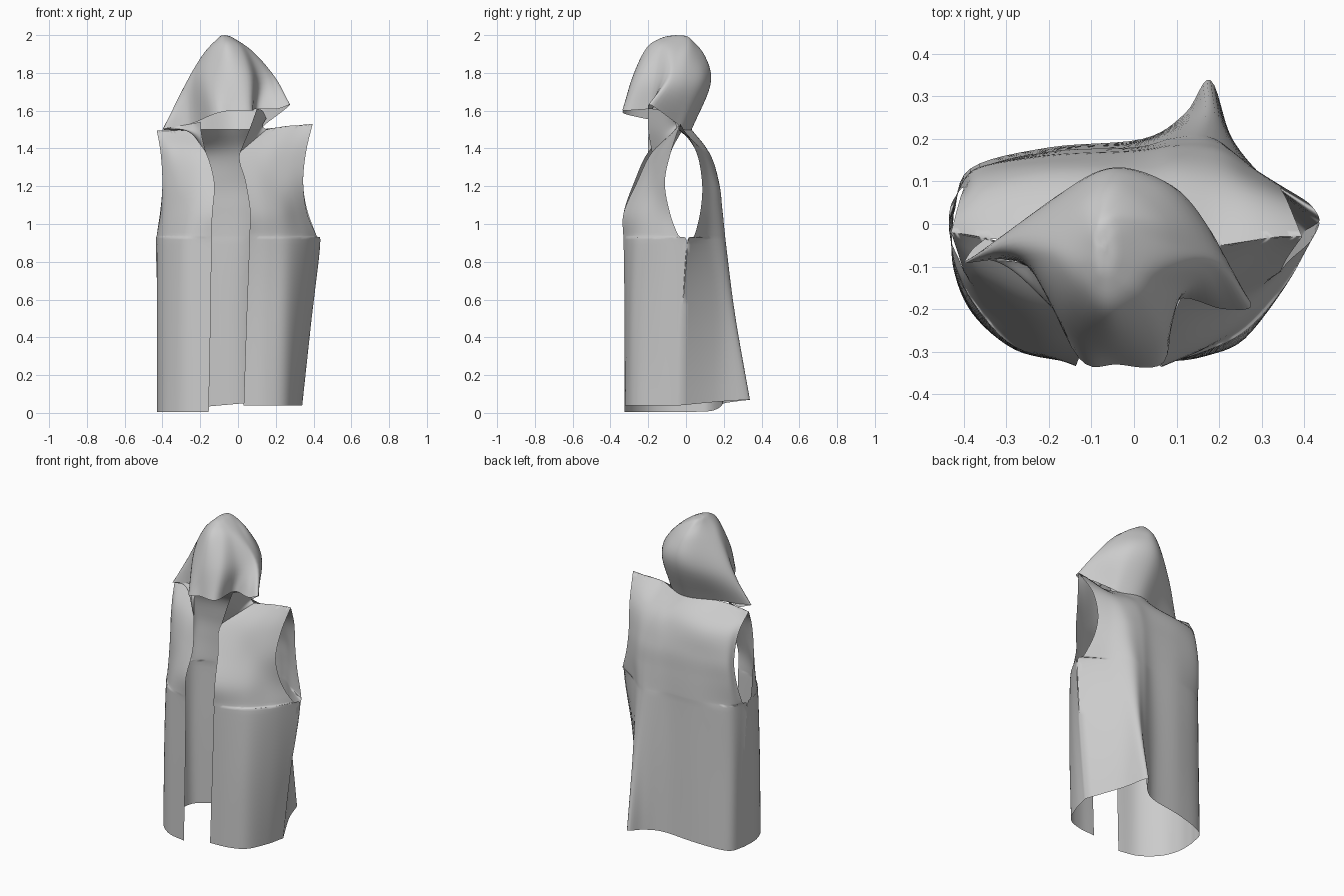
import bpy
import bmesh
from mathutils import Vector


def spline(pts, n, closed=False):
    """Catmull-Rom through pts, n steps per span."""
    p = [Vector(q) for q in pts]
    if closed:
        p = [p[-1]] + p + [p[0], p[1]]
    else:
        p = [2 * p[0] - p[1]] + p + [2 * p[-1] - p[-2]]
    out = []
    for i in range(1, len(p) - 2):
        a, b, c, d = p[i - 1:i + 3]
        for k in range(n):
            t = k / n
            out.append(0.5 * (2 * b + (c - a) * t + (2 * a - 5 * b + 4 * c - d) * t * t
                              + (3 * b - a - 3 * c + d) * t ** 3))
    if not closed:
        out.append(p[-2])
    return out


def cloth(name, sheets, n=6, closed=False):
    """Smooth cloth lofted through rows of control points; touching sheets are welded."""
    verts, faces = [], []
    for rows in sheets:
        rows = [spline(r, n, closed) for r in rows]
        cols = [spline(c, n) for c in zip(*rows)]
        h, w, o = len(cols[0]), len(cols), len(verts)
        verts += [v for c in cols for v in c]
        for i in range(w if closed else w - 1):
            j = (i + 1) % w
            for k in range(h - 1):
                faces.append((o + i * h + k, o + j * h + k, o + j * h + k + 1, o + i * h + k + 1))
    me = bpy.data.meshes.new(name)
    me.from_pydata(verts, [], faces)
    bm = bmesh.new()
    bm.from_mesh(me)
    bmesh.ops.remove_doubles(bm, verts=bm.verts, dist=0.003)
    bmesh.ops.recalc_face_normals(bm, faces=bm.faces)
    bm.to_mesh(me)
    bm.free()
    ob = bpy.data.objects.new(name, me)
    bpy.context.collection.objects.link(ob)
    me.shade_smooth()
    return ob


def level(z, *xy):
    return [(x, y, z) for x, y in xy]


# front panel on the -x side: opening edge to side seam / armhole
front_left = [
    level(.005, (-.155, -.325), (-.28, -.295), (-.38, -.21), (-.425, -.1), (-.425, .02)),
    level(.5, (-.145, -.325), (-.28, -.295), (-.375, -.21), (-.425, -.1), (-.425, .02)),
    level(.89, (-.14, -.325), (-.28, -.29), (-.37, -.2), (-.42, -.1), (-.435, .005)),
    level(.94, (-.14, -.328), (-.27, -.29), (-.36, -.2), (-.41, -.12), (-.43, -.04)),
    level(1.06, (-.135, -.33), (-.25, -.28), (-.34, -.2), (-.39, -.14), (-.41, -.085)),
    level(1.22, (-.125, -.275), (-.22, -.25), (-.31, -.2), (-.37, -.15), (-.40, -.112)),
    level(1.38, (-.17, -.2), (-.24, -.18), (-.31, -.15), (-.37, -.12), (-.41, -.08)),
    level(1.495, (-.25, -.07), (-.29, -.05), (-.34, -.035), (-.39, -.025), (-.43, -.02))]

# front panel on the +x side
front_right = [
    level(.04, (.03, -.325), (.15, -.315), (.25, -.27), (.31, -.15), (.34, -.03)),
    level(.5, (.045, -.325), (.16, -.31), (.26, -.27), (.34, -.15), (.39, -.02)),
    level(.89, (.06, -.33), (.17, -.3), (.27, -.25), (.36, -.14), (.435, .005)),
    level(.94, (.06, -.332), (.165, -.295), (.26, -.24), (.35, -.14), (.415, -.04)),
    level(1.06, (.065, -.33), (.16, -.285), (.24, -.23), (.31, -.15), (.365, -.085)),
    level(1.22, (.04, -.26), (.12, -.23), (.2, -.19), (.28, -.15), (.345, -.112)),
    level(1.38, (.01, -.18), (.1, -.16), (.19, -.14), (.28, -.11), (.36, -.08)),
    [(.15, -.05, 1.5), (.2, -.05, 1.51), (.27, -.04, 1.52), (.34, -.03, 1.525), (.395, -.03, 1.53)]]

# back panel with the big hem fold
back_low = [
    [(-.425, .02, .005), (-.385, .13, .01), (-.2, .18, .03), (.02, .2, .05),
     (.12, .26, .06), (.18, .338, .07), (.235, .18, .06), (.34, -.03, .04)],
    level(.5, (-.425, .02), (-.385, .12), (-.2, .175), (0, .19),
          (.12, .235), (.19, .26), (.25, .17), (.39, -.02)),
    level(.89, (-.435, .005), (-.38, .12), (-.2, .17), (0, .18),
          (.1, .205), (.19, .205), (.29, .12), (.435, .005))]
back_high = [
    level(.94, (-.43, .045), (-.375, .12), (-.2, .17), (0, .18),
          (.1, .2), (.19, .2), (.29, .12), (.415, .045)),
    level(1.08, (-.41, .078), (-.37, .13), (-.2, .165), (0, .175),
          (.1, .19), (.2, .185), (.29, .125), (.365, .078)),
    level(1.22, (-.40, .085), (-.36, .13), (-.2, .155), (0, .165),
          (.1, .175), (.2, .165), (.28, .12), (.345, .085)),
    level(1.38, (-.41, .055), (-.35, .09), (-.2, .115), (0, .12),
          (.1, .12), (.2, .1), (.28, .08), (.36, .055)),
    [(-.43, -.02, 1.495), (-.34, -.035, 1.495), (-.2, -.03, 1.5), (-.03, .03, 1.5),
     (.1, -.01, 1.5), (.2, -.05, 1.51), (.3, -.035, 1.52), (.395, -.03, 1.53)]]
cloth("vest_body", [front_left, front_right, back_low + back_high])

# hood: rings from crown to wavy rim, starting at the front, going round by +x
around = ((0, -1), (.5, -.9), (.9, -.5), (1, 0), (.9, .5), (.5, .9),
          (0, 1), (-.5, .9), (-.9, .5), (-1, 0), (-.9, -.5), (-.5, -.9))
hood_rings = [
    [(-.07, -.055, 2.0)] * 12,
    [(-.065 + dx * .04, -.055 + dy * .075, 1.985) for dx, dy in around],
    [(-.06, -.21, 1.93), (.01, -.18, 1.93), (.05, -.13, 1.92), (.08, -.09, 1.91),
     (.09, -.05, 1.9), (.075, .01, 1.9), (.02, .07, 1.89), (-.05, .1, 1.89),
     (-.12, .06, 1.9), (-.19, -.03, 1.88), (-.18, -.09, 1.9), (-.13, -.16, 1.92)],
    [(-.05, -.28, 1.78), (.06, -.26, 1.78), (.11, -.16, 1.77), (.17, -.11, 1.78),
     (.2, -.08, 1.77), (.17, 0, 1.74), (.09, .09, 1.74), (-.04, .13, 1.74),
     (-.16, .08, 1.72), (-.29, -.03, 1.71), (-.24, -.1, 1.75), (-.16, -.22, 1.77)],
    [(-.04, -.33, 1.6), (.07, -.325, 1.6), (.1, -.18, 1.61), (.21, -.2, 1.61),
     (.275, -.185, 1.63), (.16, -.06, 1.54), (.1, -.01, 1.5), (-.03, .03, 1.5),
     (-.2, -.03, 1.5), (-.4, -.09, 1.5), (-.25, -.1, 1.53), (-.13, -.315, 1.58)]]
cloth("hood", [hood_rings], closed=True)

# collar pieces joining the neckline to the hood
cloth("collar_right", [[
    [(.01, -.18, 1.38), (.08, -.12, 1.44), (.15, -.05, 1.5)],
    [(.06, -.2, 1.5), (.1, -.12, 1.5), (.13, -.05, 1.52)],
    [(.1, -.2, 1.61), (.13, -.13, 1.6), (.15, -.06, 1.56)]]])
cloth("collar_left", [[
    [(-.17, -.2, 1.38), (-.22, -.13, 1.45), (-.25, -.07, 1.495), (-.35, -.035, 1.495)],
    [(-.19, -.2, 1.46), (-.25, -.14, 1.49), (-.31, -.09, 1.5), (-.38, -.06, 1.5)],
    [(-.2, -.18, 1.54), (-.25, -.1, 1.53), (-.33, -.085, 1.515), (-.4, -.09, 1.5)]]])
